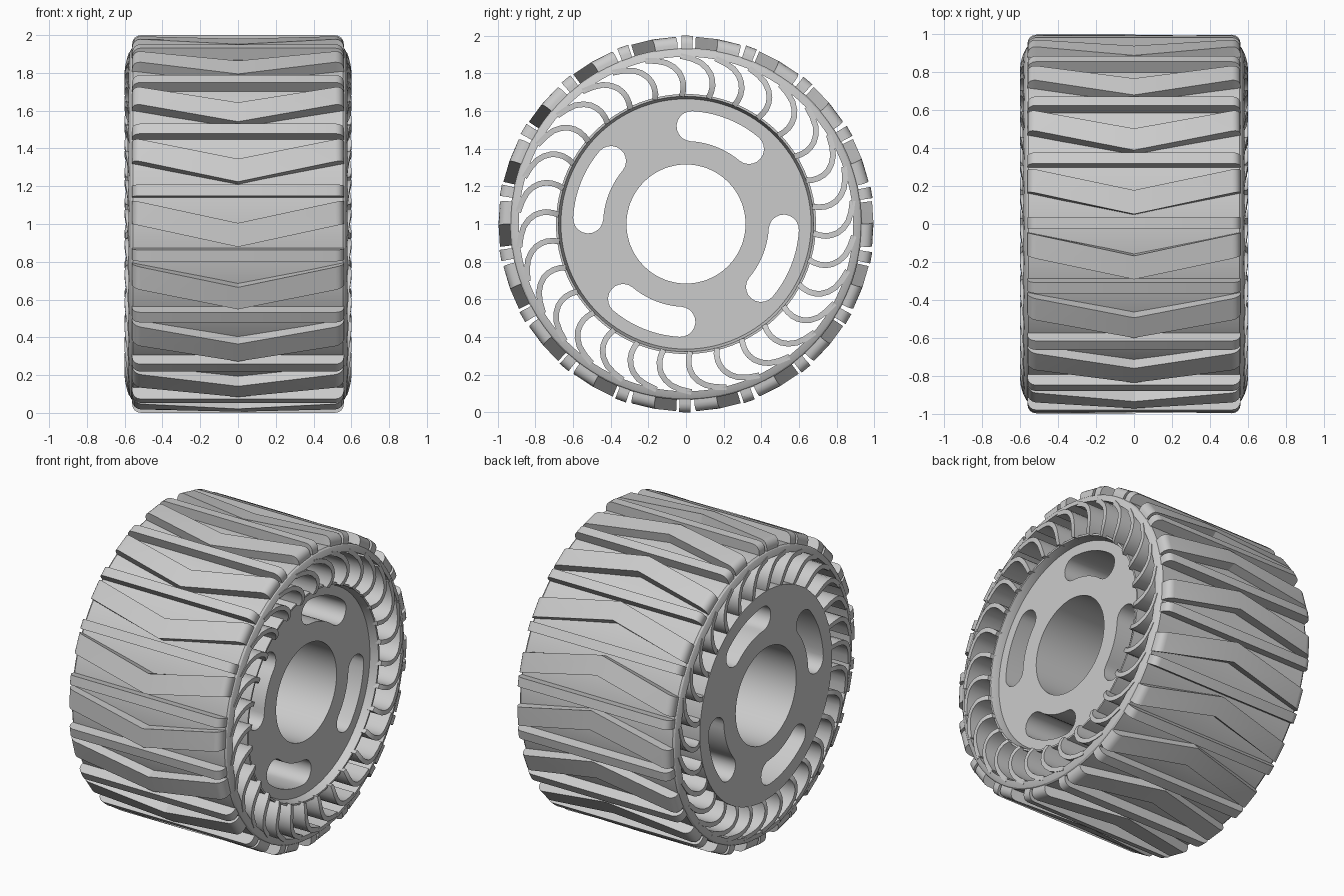
import bpy
import bmesh
from math import sin, cos, radians
from mathutils import Vector

cube = bpy.data.objects.get("Cube")
if cube:
    bpy.data.objects.remove(cube, do_unlink=True)

# Single grey material
grey = bpy.data.materials.new("light_grey")
grey.use_nodes = True
grey.diffuse_color = (0.6, 0.6, 0.6, 1)
grey.node_tree.nodes["Principled BSDF"].inputs["Base Color"].default_value = (0.6, 0.6, 0.6, 1)

TREAD_HALF = 0.56    # half width of the tread blocks
FILLET = 0.045       # rounding of the tread shoulders
HUB_OUT, HUB_IN = 0.5, -0.585   # the two faces of the hub disc
parts = []


def polar(r, deg):
    """Wheel-plane point (y, z); the angle runs from the front over the top."""
    a = radians(deg)
    return Vector((-r * cos(a), r * sin(a)))


def point(x, r, deg):
    p = polar(r, deg)
    return (x, p.x, p.y + 1)


def loft(bm, sections, loop=False):
    """Skin a row of equal closed cross-sections."""
    rings = [[bm.verts.new(co) for co in s] for s in sections]
    n = len(rings[0])
    for k in range(len(rings) if loop else len(rings) - 1):
        a, b = rings[k], rings[(k + 1) % len(rings)]
        for i in range(n):
            j = (i + 1) % n
            bm.faces.new((a[i], a[j], b[j], b[i]))
    if not loop:
        bm.faces.new(rings[0])
        bm.faces.new(rings[-1])


def finish(name, bm):
    bmesh.ops.remove_doubles(bm, verts=bm.verts, dist=0.0001)
    bmesh.ops.recalc_face_normals(bm, faces=bm.faces)
    mesh = bpy.data.meshes.new(name)
    bm.to_mesh(mesh)
    bm.free()
    mesh.materials.clear()
    mesh.materials.append(grey)
    obj = bpy.data.objects.new(name, mesh)
    bpy.context.collection.objects.link(obj)
    parts.append(obj)


def lathe(name, profile, steps=120):
    bm = bmesh.new()
    loft(bm, [[point(x, r, 360 * k / steps) for x, r in profile] for k in range(steps)], True)
    finish(name, bm)


def tread(name, top, start, width, sweep, count=18):
    """Blocks across the band, swept back from the centre to both shoulders."""
    shoulder = [(TREAD_HALF - FILLET * (1 - cos(radians(t))),
                 top - FILLET * (1 - sin(radians(t)))) for t in (0, 22, 45, 67, 90)]
    stations = [(-x, r) for x, r in shoulder] + [(0, top)] + shoulder[::-1]
    bm = bmesh.new()
    for k in range(count):
        base = start + 360 * k / count
        sections = []
        for x, r in stations:
            a = base + sweep * abs(x) / TREAD_HALF
            b = a + width
            sections.append([point(x, 0.915, a), point(x, r, a),
                             point(x, r, b), point(x, 0.915, b)])
        loft(bm, sections)
    finish(name, bm)


# Outer band, its sides sloping gently towards the tread
side = [(0.58, 0.888), (0.574, 0.91), (0.566, 0.926), (0.555, 0.934)]
lathe("outer_band", side + [(-x, r) for x, r in reversed(side)])

# Tread blocks: wide chevrons between narrow straight bars
tread("tread_chevrons", 0.995, 13, 7.3, 7)
tread("tread_bars", 1.0, 8.6, 3.5, 0)

# Hub rim: a raised dish wall on one side, flush on the other
lathe("hub_rim", [(HUB_OUT, 0.664), (0.552, 0.678), (0.552, 0.69),
                  (HUB_IN, 0.69), (HUB_IN, 0.664)])

# Curved spokes hooked between hub rim and band: radius, angle, half width
path = [(0.677, 0, 0.575), (0.71, 0.7, 0.59), (0.745, 0.8, 0.598), (0.775, 0.3, 0.6),
        (0.805, -0.7, 0.6), (0.835, -2.5, 0.596), (0.861, -5, 0.589),
        (0.879, -8.3, 0.583), (0.893, -12, 0.578)]
bm = bmesh.new()
for k in range(30):
    pts = [polar(r, 100.1 + 12 * k + a) for r, a, x in path]
    sections = []
    for i, p in enumerate(pts):
        d = (pts[min(i + 1, len(pts) - 1)] - pts[max(i - 1, 0)]).normalized()
        n = Vector((-d.y, d.x)) * 0.015
        w = path[i][2]
        sections.append([(x, q.x, q.y + 1) for x, q in
                         ((-w, p - n), (w, p - n), (w, p + n), (-w, p + n))])
    loft(bm, sections)
finish("spokes", bm)


# Hub disc outline: outer edge, bore and four curved slots
def circle(r, steps):
    return [polar(r, 360 * k / steps) for k in range(steps)]


def slot(turn, r=0.52, w=0.08, a0=93.3, a1=130, steps=10):
    a0, a1 = a0 + turn, a1 + turn
    span = [a0 + (a1 - a0) * k / steps for k in range(steps + 1)]
    caps = [180 * k / steps for k in range(1, steps)]
    far = [polar(r, a1) + polar(w, a1 + c) for c in caps]
    near = [polar(r, a0) + polar(w, a0 + 180 + c) for c in caps]
    return ([polar(r + w, a) for a in span] + far
            + [polar(r - w, a) for a in reversed(span)] + near)


curve = bpy.data.curves.new("hub_outline", "CURVE")
curve.dimensions = "2D"
curve.fill_mode = "BOTH"
curve.extrude = (HUB_OUT - HUB_IN) / 2
for outline in [circle(0.664, 120), circle(0.316, 72)] + [slot(90 * k) for k in range(4)]:
    spline = curve.splines.new("POLY")
    spline.points.add(len(outline) - 1)
    for target, p in zip(spline.points, outline):
        target.co = (p.x, p.y, 0, 1)
    spline.use_cyclic_u = True
helper = bpy.data.objects.new("hub_outline", curve)
bpy.context.collection.objects.link(helper)
bpy.context.view_layer.update()
graph = bpy.context.evaluated_depsgraph_get()
flat = bpy.data.meshes.new_from_object(helper.evaluated_get(graph))
bm = bmesh.new()
bm.from_mesh(flat)
for v in bm.verts:
    v.co = (v.co.z + (HUB_OUT + HUB_IN) / 2, v.co.x, v.co.y + 1)
bpy.data.objects.remove(helper, do_unlink=True)
bpy.data.meshes.remove(flat)
finish("hub_disc", bm)

# Smooth round surfaces, keep edges crisp
bpy.ops.object.select_all(action="DESELECT")
for obj in parts:
    obj.select_set(True)
bpy.context.view_layer.objects.active = parts[0]
bpy.ops.object.shade_smooth_by_angle(angle=radians(23))
